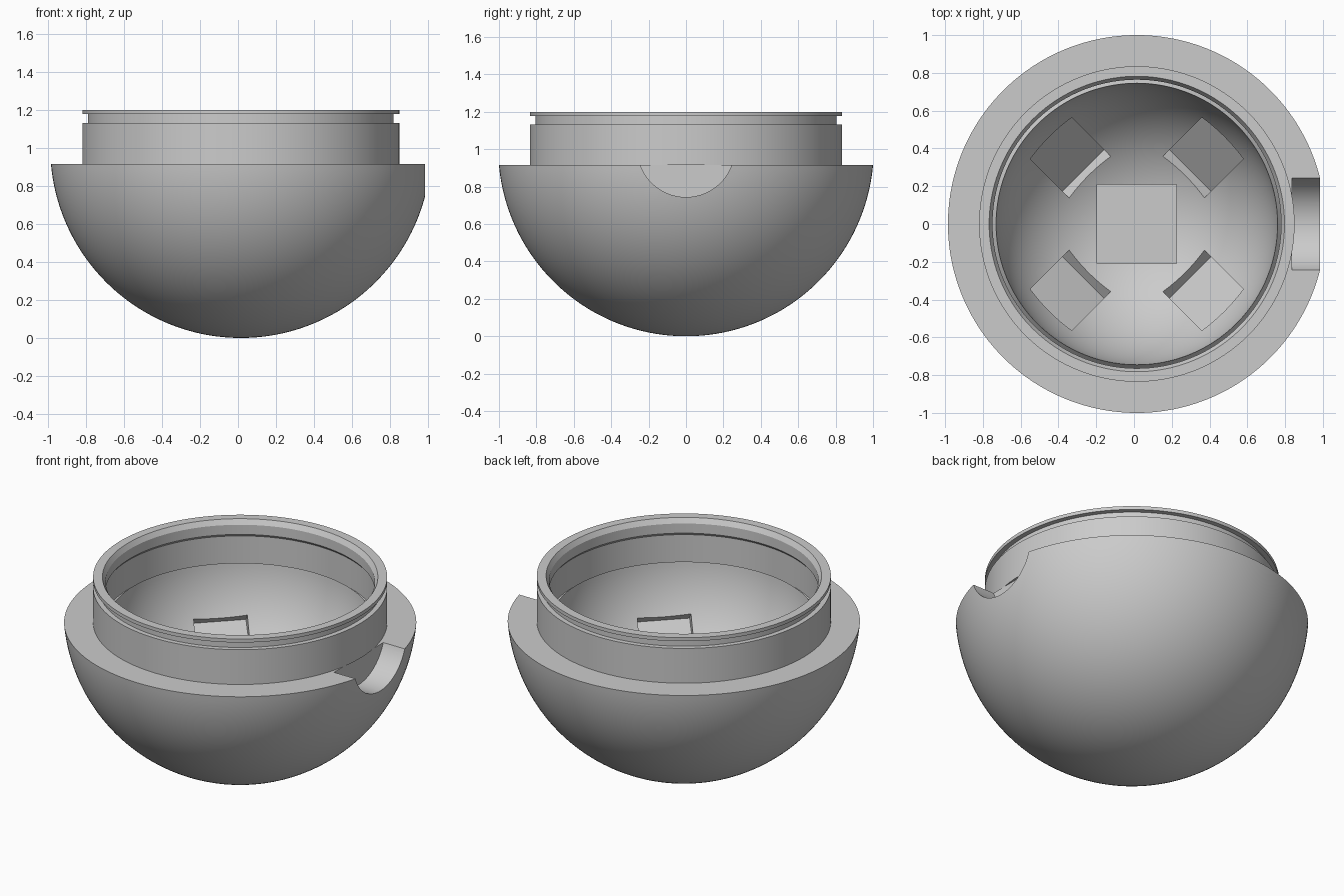
import bpy, bmesh, math
from mathutils import Matrix, Vector

if "Cube" in bpy.data.objects:
    bpy.data.objects.remove(bpy.data.objects["Cube"], do_unlink=True)

OFFSET = 0.015          # round axis, moved so the notched body is centred
RADIUS = 1.004          # outer sphere, also the height of its centre
CAVITY = 0.748          # inner sphere
LEDGE = 0.915           # top of the bowl
CENTRE = Vector((OFFSET, 0, RADIUS))

grey = bpy.data.materials.new("plain grey")
grey.use_nodes = True
grey.diffuse_color = (0.6, 0.6, 0.6, 1)
grey.node_tree.nodes["Principled BSDF"].inputs["Base Color"].default_value = (0.6, 0.6, 0.6, 1)


def add_object(name, bm):
    bmesh.ops.recalc_face_normals(bm, faces=bm.faces)
    mesh = bpy.data.meshes.new(name)
    bm.to_mesh(mesh)
    bm.free()
    mesh.materials.append(grey)
    obj = bpy.data.objects.new(name, mesh)
    bpy.context.collection.objects.link(obj)
    return obj


def lathe(name, profile, closed=False, steps=160):
    """Revolve (radius, height) points around the vertical axis."""
    bm = bmesh.new()
    verts = [bm.verts.new((OFFSET + r, 0, z)) for r, z in profile]
    edges = [bm.edges.new(pair) for pair in zip(verts, verts[1:])]
    if closed:
        edges.append(bm.edges.new((verts[-1], verts[0])))
    bmesh.ops.spin(bm, geom=verts + edges, cent=(OFFSET, 0, 0), axis=(0, 0, 1),
                   angle=math.tau, steps=steps)
    bmesh.ops.remove_doubles(bm, verts=bm.verts, dist=1e-5)
    return add_object(name, bm)


def arc(radius, top, count):
    """Sphere profile from the bottom pole up to the given height."""
    end = math.acos((RADIUS - top) / radius)
    return [(radius * math.sin(end * i / count), RADIUS - radius * math.cos(end * i / count))
            for i in range(count + 1)]


def cut(target, cutter):
    mod = target.modifiers.new("cut", 'BOOLEAN')
    mod.operation = 'DIFFERENCE'
    mod.solver = 'EXACT'
    mod.object = cutter
    bpy.context.view_layer.objects.active = target
    bpy.ops.object.modifier_apply(modifier=mod.name)
    bpy.data.objects.remove(cutter, do_unlink=True)


def pocket_cutter(turn, tilt, width, length, depth):
    """Box aimed outward from the sphere centre, ending at the pocket floor."""
    bm = bmesh.new()
    start = 0.5
    shape = (Matrix.Translation(CENTRE) @ Matrix.Rotation(turn, 4, 'Z')
             @ Matrix.Rotation(-tilt, 4, 'Y')
             @ Matrix.Translation((0, 0, -(start + depth) / 2))
             @ Matrix.Diagonal((length, width, depth - start, 1)))
    bmesh.ops.create_cube(bm, size=1, matrix=shape)
    return add_object("pocket_cutter", bm)


# Bowl: outer sphere, flat ledge, small raised lip, round cavity
bowl = lathe("bowl", arc(RADIUS, LEDGE, 56) + [(0.765, LEDGE)]
             + arc(CAVITY, 0.94, 44)[::-1])

# Round notch in the left side of the ledge
bm = bmesh.new()
bmesh.ops.create_cone(bm, cap_ends=True, segments=96, radius1=0.26, radius2=0.26, depth=0.4,
                      matrix=Matrix.Translation((1.036, 0, RADIUS)) @ Matrix.Rotation(math.pi / 2, 4, 'Y'))
cut(bowl, add_object("notch_cutter", bm))

# Pockets in the cavity: one at the bottom, four on the diagonals
cut(bowl, pocket_cutter(0, 0, 0.42, 0.42, 0.77))
for k in range(4):
    cut(bowl, pocket_cutter(math.pi / 4 + k * math.pi / 2, math.pi / 4, 0.31, 0.412, 0.773))

# Neck: ring with an outer groove under the rim and a recessed inner wall
neck = lathe("neck", [(0.835, LEDGE), (0.835, 1.133), (0.805, 1.133), (0.805, 1.178),
                      (0.835, 1.178), (0.835, 1.2), (0.782, 1.2), (0.764, 1.17),
                      (0.764, 1.11), (0.776, 1.095), (0.776, LEDGE)], closed=True)

for obj in (bowl, neck):
    bpy.ops.object.select_all(action='DESELECT')
    obj.select_set(True)
    bpy.context.view_layer.objects.active = obj
    bpy.ops.object.shade_smooth_by_angle(angle=math.radians(25))
